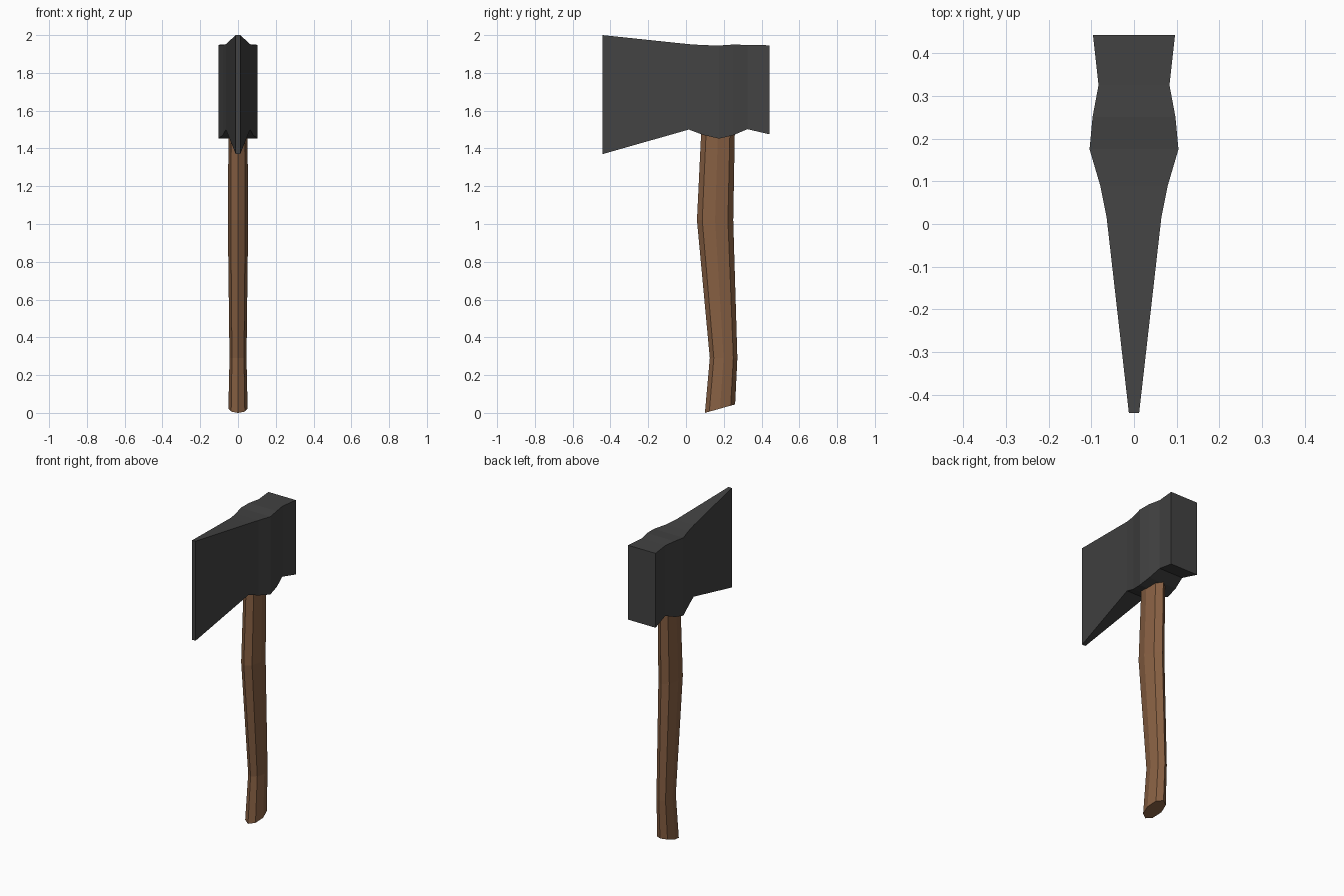
import bpy, bmesh
from math import sin, cos, pi

if "Cube" in bpy.data.objects:
    bpy.data.objects.remove(bpy.data.objects["Cube"])


def loft(name, rings, color):
    """Skin a list of equal-length vertex rings and cap both ends."""
    bm = bmesh.new()
    loops = [[bm.verts.new(p) for p in ring] for ring in rings]
    n = len(loops[0])
    for a, b in zip(loops, loops[1:]):
        for i in range(n):
            j = (i + 1) % n
            bm.faces.new((a[i], a[j], b[j], b[i]))
    bm.faces.new(loops[0])
    bm.faces.new(loops[-1])
    bmesh.ops.recalc_face_normals(bm, faces=bm.faces)
    mesh = bpy.data.meshes.new(name)
    bm.to_mesh(mesh)
    bm.free()
    obj = bpy.data.objects.new(name, mesh)
    bpy.context.collection.objects.link(obj)
    mat = bpy.data.materials.new(name + "_material")
    mat.diffuse_color = (*color, 1)
    mat.use_nodes = True
    mat.node_tree.nodes["Principled BSDF"].inputs["Base Color"].default_value = mat.diffuse_color
    mesh.materials.append(mat)
    return obj


# Axe head, edge to poll: y, half width, bottom z, top z
head = [
    (-0.442, 0.012, 1.37, 2.0),
    (0.015, 0.064, 1.50, 1.952),
    (0.09, 0.079, 1.472, 1.947),
    (0.175, 0.104, 1.452, 1.945),
    (0.25, 0.097, 1.47, 1.95),
    (0.325, 0.083, 1.502, 1.948),
    (0.442, 0.096, 1.475, 1.946),
]
loft("axe_head",
     [[(-w, y, b), (w, y, b), (w, y, t), (-w, y, t)] for y, w, b, t in head],
     (0.055, 0.055, 0.055))

# Octagonal curved handle: front y, front z, back y, back z, half width
handle = [
    (0.10, 0.0, 0.26, 0.045, 0.051),
    (0.126, 0.29, 0.272, 0.29, 0.045),
    (0.058, 1.02, 0.25, 1.02, 0.054),
    (0.082, 1.52, 0.259, 1.52, 0.05),
]


def octagon(y0, z0, y1, z1, w):
    ring = []
    for i in range(8):
        a = i * pi / 4
        t = (1 - cos(a)) / 2
        ring.append((w * sin(a), y0 + (y1 - y0) * t, z0 + (z1 - z0) * t))
    return ring


loft("handle", [octagon(*s) for s in handle], (0.24, 0.115, 0.055))
